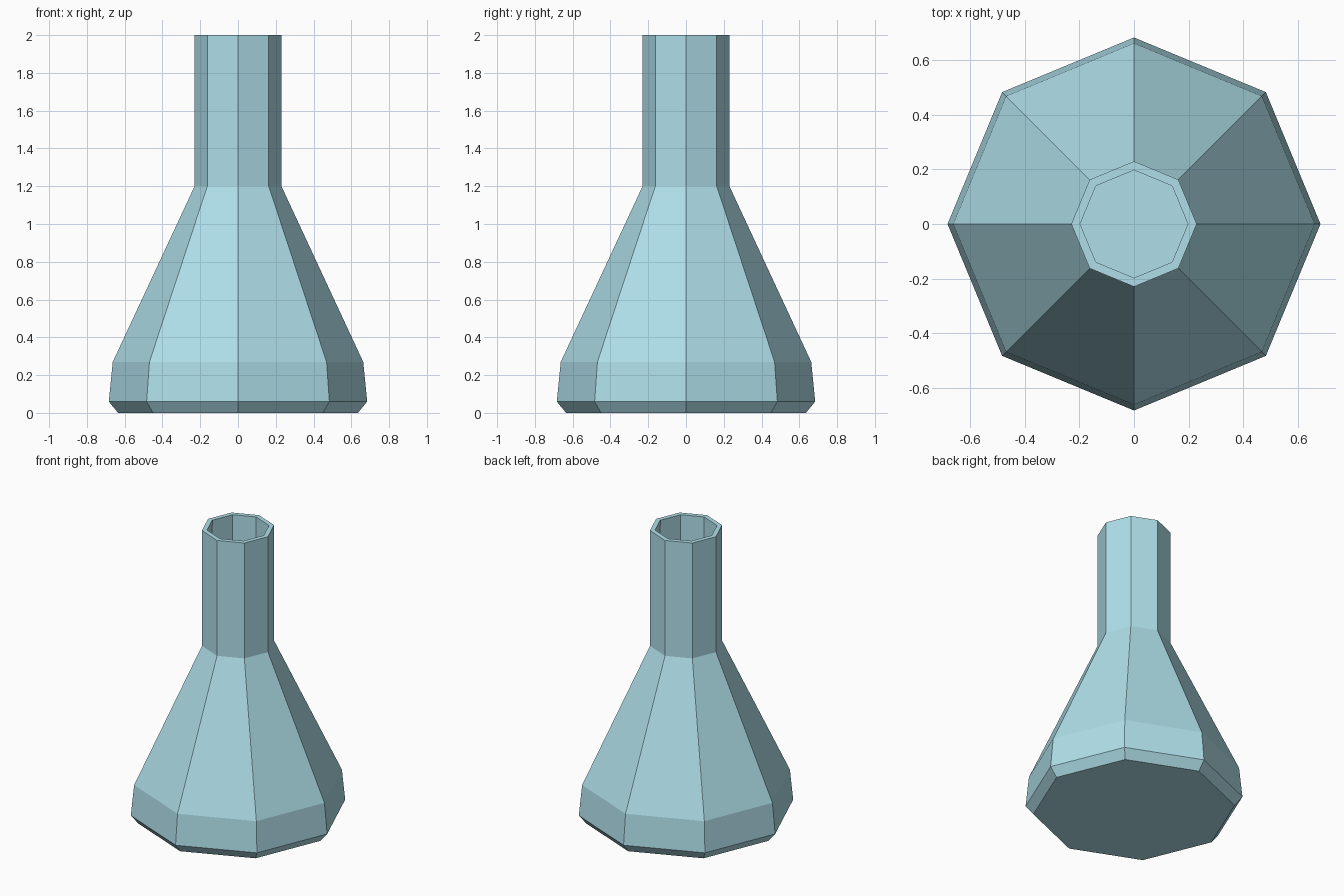
import bpy, bmesh, math

if "Cube" in bpy.data.objects:
    bpy.data.objects.remove(bpy.data.objects["Cube"])

SIDES = 8
# outer profile: (radius, height)
PROFILE = [(0.635, 0.0), (0.684, 0.06), (0.663, 0.27), (0.23, 1.2), (0.23, 2.0)]

# flask body: eight-sided lathe, closed base and open mouth
bm = bmesh.new()
rings = []
for r, z in PROFILE:
    rings.append([bm.verts.new((r * math.cos(math.tau * i / SIDES),
                                r * math.sin(math.tau * i / SIDES), z))
                  for i in range(SIDES)])
for low, high in zip(rings, rings[1:]):
    for i in range(SIDES):
        j = (i + 1) % SIDES
        bm.faces.new((low[i], low[j], high[j], high[i]))
bm.faces.new(rings[0][::-1])

mesh = bpy.data.meshes.new("flask")
bm.to_mesh(mesh)
bm.free()
flask = bpy.data.objects.new("flask", mesh)
bpy.context.collection.objects.link(flask)

# glass wall thickness, grown inwards
wall = flask.modifiers.new("wall", 'SOLIDIFY')
wall.thickness = 0.03
wall.offset = -1
wall.use_even_offset = True

# pale blue glass
glass = bpy.data.materials.new("glass")
glass.diffuse_color = (0.43, 0.74, 0.82, 1.0)
glass.use_nodes = True
glass.node_tree.nodes["Principled BSDF"].inputs["Base Color"].default_value = glass.diffuse_color
mesh.materials.append(glass)
